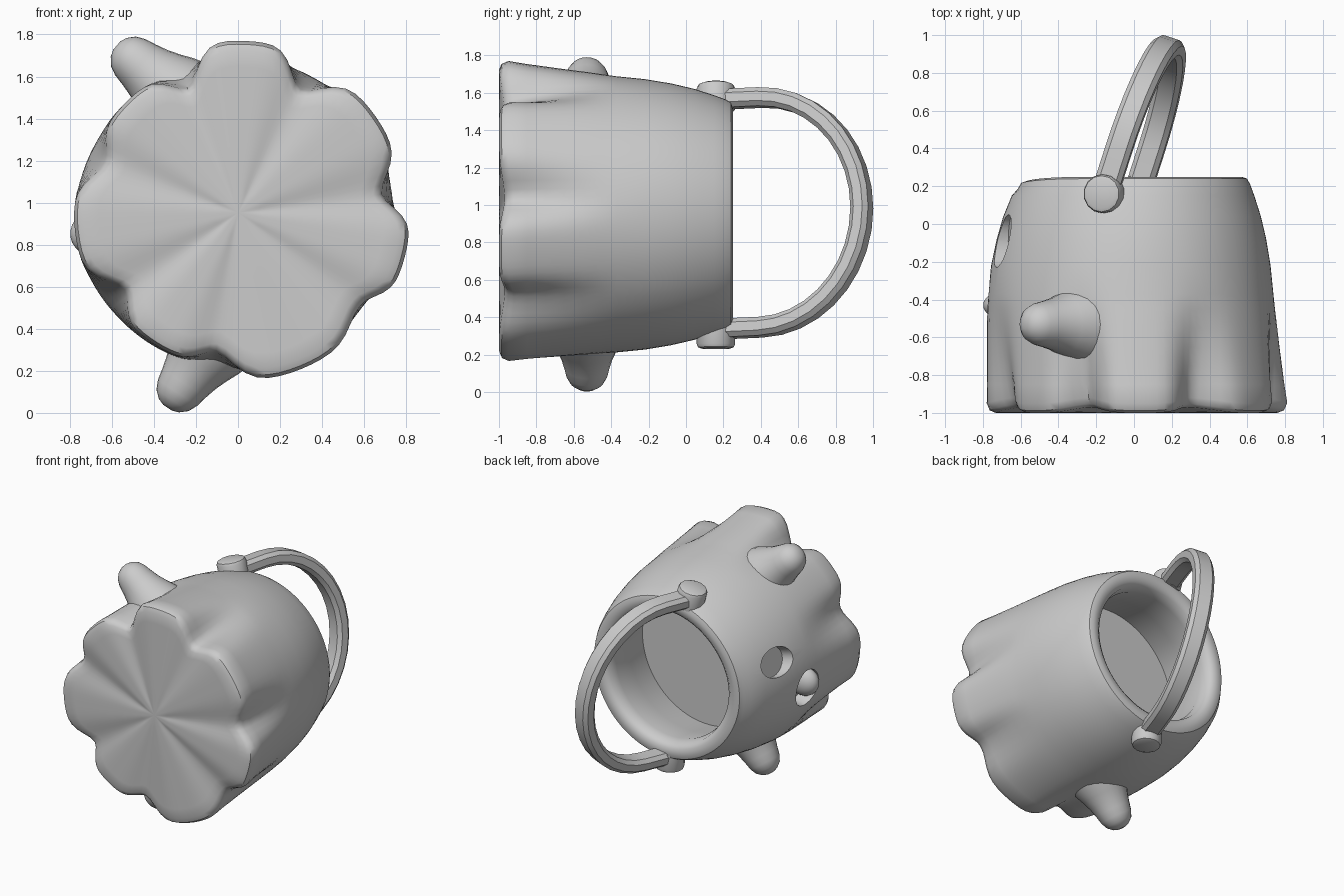
import bpy, bmesh, math
from mathutils import Matrix, Vector

cube = bpy.data.objects.get("Cube")
if cube:
    bpy.data.objects.remove(cube)

MID = 0.95      # height of the bucket axis, which runs along y
FACE = 188      # direction the face looks, in degrees around the axis

grey = bpy.data.materials.new("plain_grey")
grey.use_nodes = True
grey.diffuse_color = (0.6, 0.6, 0.6, 1)
grey.node_tree.nodes["Principled BSDF"].inputs["Base Color"].default_value = (0.6, 0.6, 0.6, 1)


def polar(deg, r, y):
    a = math.radians(deg)
    return Vector((r * math.cos(a), y, MID + r * math.sin(a)))


def frame(deg, origin):
    """Axes: x around the bucket, y along it, z outward."""
    a = math.radians(deg)
    n, y = Vector((math.cos(a), 0, math.sin(a))), Vector((0, 1, 0))
    m = Matrix((y.cross(n), y, n)).transposed().to_4x4()
    m.translation = origin
    return m


def shade(ob, angle):
    bpy.ops.object.select_all(action='DESELECT')
    ob.select_set(True)
    bpy.context.view_layer.objects.active = ob
    bpy.ops.object.shade_smooth_by_angle(angle=math.radians(angle))


def finish(name, bm, angle=40):
    bmesh.ops.recalc_face_normals(bm, faces=bm.faces)
    mesh = bpy.data.meshes.new(name)
    bm.to_mesh(mesh)
    bm.free()
    ob = bpy.data.objects.new(name, mesh)
    bpy.context.collection.objects.link(ob)
    mesh.materials.append(grey)
    shade(ob, angle)
    return ob


def loft(name, rings, angle=40):
    """Skin closed rings of points and cap both ends."""
    bm = bmesh.new()
    loops = [[bm.verts.new(p) for p in ring] for ring in rings]
    n = len(loops[0])
    for a, b in zip(loops, loops[1:]):
        for i in range(n):
            j = (i + 1) % n
            bm.faces.new((a[i], a[j], b[j], b[i]))
    for end in (loops[0], loops[-1]):
        centre = bm.verts.new(sum((v.co for v in end), Vector()) / n)
        for i in range(n):
            bm.faces.new((end[i], end[(i + 1) % n], centre))
    return finish(name, bm, angle)


def cylinder(name, matrix, rx, ry, depth, sides, bevel=0):
    bm = bmesh.new()
    bmesh.ops.create_cone(bm, cap_ends=True, segments=sides, radius1=1, radius2=1, depth=1)
    bmesh.ops.scale(bm, vec=(rx, ry, depth), verts=bm.verts)
    if bevel:
        rim = [e for e in bm.edges if e.verts[0].co.z > 0 and e.verts[1].co.z > 0]
        bmesh.ops.bevel(bm, geom=rim, offset=bevel, segments=2, affect='EDGES', profile=0.5)
    bm.transform(matrix)
    return finish(name, bm)


# Scalloped hem: seven lobes between uneven valleys (angle, radius)
valleys = [(7.5, 0.69), (63, 0.66), (112, 0.64), (159, 0.68), (214, 0.65), (261, 0.67), (323, 0.73), (367.5, 0.69)]
peaks = [0.8, 0.82, 0.75, 0.78, 0.74, 0.8, 0.82]
STEPS = 16
hem = []        # angle, radius, softness of the crease
for (a0, r0), (a1, r1), peak in zip(valleys, valleys[1:], peaks):
    for i in range(STEPS):
        t = i / STEPS
        low = r0 + t * (r1 - r0)
        c = abs(math.cos(math.pi * t))
        hem.append((a0 + t * (a1 - a0), peak - (peak - low) * c ** 6, c ** 4))

# Body: front cap, lobed skirt, rounded shoulder, lip and hollow inside
rings = [[polar(a, r * f, -1 + 0.032 * f * c) for a, r, c in hem] for f in (0.15, 0.4, 0.65, 0.85, 0.94)]
rings.append([polar(a, r * 0.98, -0.987 + 0.035 * c) for a, r, c in hem])
rings.append([polar(a, r, -0.95 + 0.03 * c) for a, r, c in hem])


def face_side(deg):
    return 0.035 * max(0, math.cos(math.radians(deg - FACE))) ** 4


for y, base in ((-0.85, 0.74), (-0.75, 0.745), (-0.65, 0.745), (-0.55, 0.745), (-0.45, 0.742), (-0.37, 0.738)):
    w = ((-0.37 - y) / 0.58) ** 1.2
    rings.append([polar(a, (base + face_side(a)) * (1 - w) + r * w, y) for a, r, c in hem])
for y, r, bulge in ((-0.22, 0.723, 1), (-0.08, 0.7, 0.8), (0.04, 0.672, 0.6), (0.15, 0.637, 0.3)):
    rings.append([polar(a, r + bulge * face_side(a), y) for a, _, _ in hem])
for y, r in ((0.21, 0.615), (0.24, 0.598), (0.25, 0.57), (0.245, 0.525), (0.22, 0.495), (0.15, 0.48),
             (-0.05, 0.51)):
    rings.append([polar(a, r, y - 0.7 * face_side(a)) for a, _, _ in hem])
for r in (0.545, 0.3):
    rings.append([polar(a, r, -0.26) for a, _, _ in hem])
body = loft("bucket_body", rings)

# Recessed eyes and mouth
cutters = [cylinder("eye_cutter", frame(FACE + s, polar(FACE + s, 0.8, -0.09)), 0.105, 0.14, 0.28, 24)
           for s in (-22, 22)]
cutters.append(cylinder("mouth_cutter", frame(FACE, polar(FACE, 0.82, -0.36)), 0.14, 0.12, 0.32, 24))
for cutter in cutters:
    bpy.context.view_layer.objects.active = body
    mod = body.modifiers.new("cut", 'BOOLEAN')
    mod.operation, mod.solver, mod.object = 'DIFFERENCE', 'EXACT', cutter
    bpy.ops.object.modifier_apply(modifier=mod.name)
    bpy.data.objects.remove(cutter)
shade(body, 40)

# Tongue
bm = bmesh.new()
bmesh.ops.create_uvsphere(bm, u_segments=20, v_segments=12, radius=1)
bmesh.ops.scale(bm, vec=(0.11, 0.08, 0.12), verts=bm.verts)
bm.transform(frame(FACE, polar(FACE, 0.685, -0.43)))
finish("tongue", bm)

# Stubby arms, widening into the body
arm_profile = [(0.12, 0.025), (0.108, 0.058), (0.078, 0.092), (0.035, 0.112), (-0.02, 0.124), (-0.08, 0.14),
               (-0.14, 0.163), (-0.2, 0.19), (-0.26, 0.21)]
for name, side in (("upper_arm", -1), ("lower_arm", 1)):
    m = frame(FACE + side * 48, polar(FACE + side * 64, 0.868, -0.53))
    loft(name, [[m @ Vector((r * math.cos(i * math.tau / 24), r * math.sin(i * math.tau / 24), z))
                 for i in range(24)] for z, r in arm_profile], 60)

# Handle knobs
for name, side in (("upper_knob", -1), ("lower_knob", 1)):
    a = FACE + side * 84
    cylinder(name, frame(a, polar(a, 0.648, 0.16)), 0.103, 0.103, 0.14, 14, 0.025)

# Handle: a chamfered bar along a leaning arch
up = Vector((-math.sin(math.radians(8)), 0, math.cos(math.radians(8))))
back = Vector((math.cos(math.radians(8)), 0, math.sin(math.radians(8))))
lean = math.radians(18)
out = Vector((0, math.cos(lean), 0)) + back * math.sin(lean)
wide = up.cross(out).normalized()
start = Vector((-0.07, 0.16, MID))
path = [(0.62, 0.02, 90)]
path += [(0.62 * math.sin(math.radians(t)), 0.25 + 0.57 * math.cos(math.radians(t)), t)
         for t in range(90, -91, -10)]
path.append((-0.62, 0.02, -90))
section = [(-0.05, -0.045), (-0.05, 0.045), (-0.025, 0.07), (0.025, 0.07),
           (0.05, 0.045), (0.05, -0.045), (0.025, -0.07), (-0.025, -0.07)]
rings = []
for h, d, t in path:
    normal = up * math.sin(math.radians(t)) + out * math.cos(math.radians(t))
    rings.append([start + up * h + out * d + normal * p + wide * q for p, q in section])
loft("handle", rings, 30)
